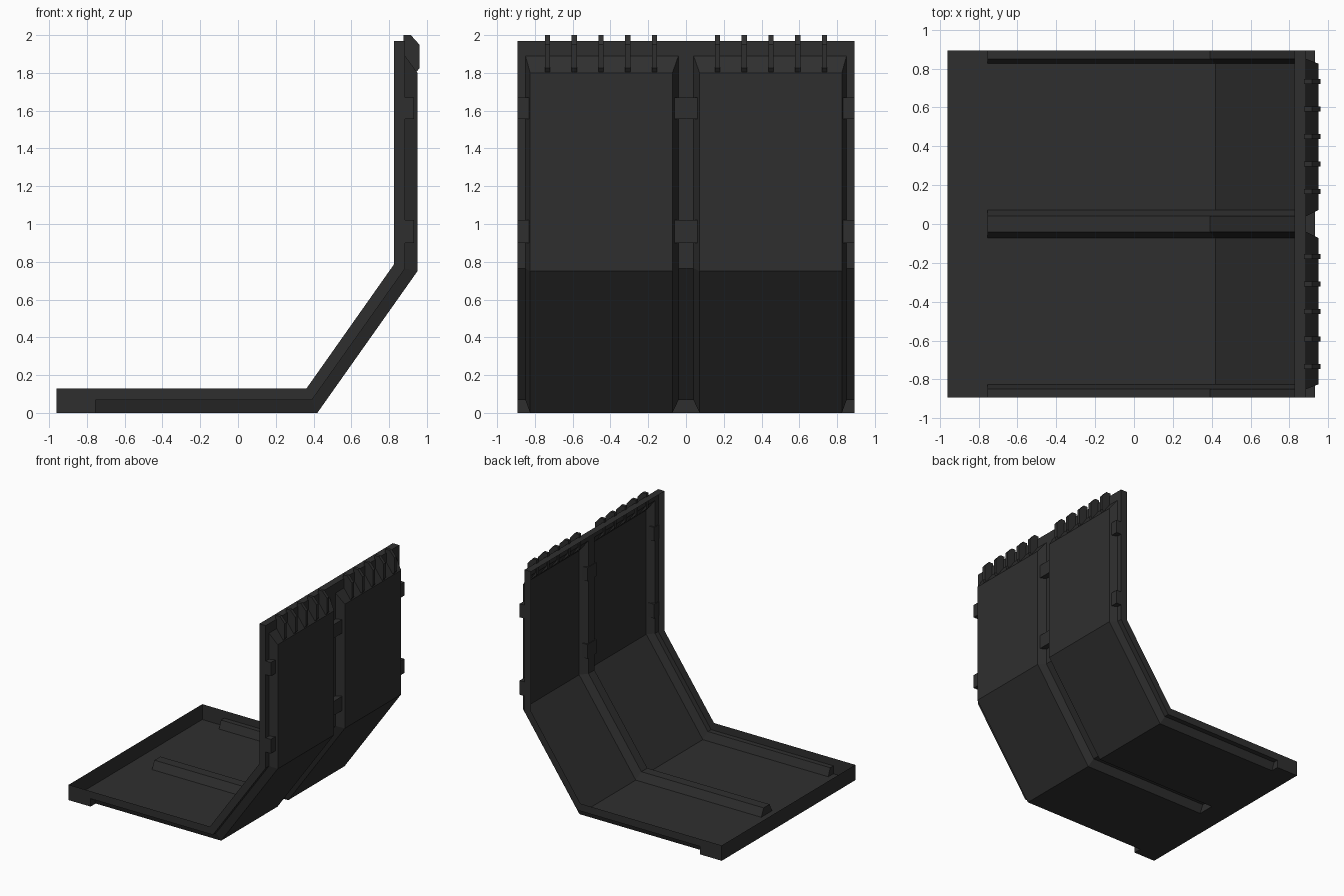
import bpy, bmesh

if "Cube" in bpy.data.objects:
    bpy.data.objects.remove(bpy.data.objects["Cube"])

dark = bpy.data.materials.new("dark_grey")
dark.diffuse_color = (0.028, 0.028, 0.028, 1)
dark.use_nodes = True
dark.node_tree.nodes["Principled BSDF"].inputs["Base Color"].default_value = dark.diffuse_color

# side profiles as (x, z)
OUTER = [(-.755, 0), (.42, 0), (.95, .75), (.95, 1.80), (.885, 1.89)]
LEDGE = [(-.755, .067), (.39, .067), (.885, .765), (.885, 1.80), (.885, 1.89)]
RIM = [(-.755, .13), (.363, .13), (.825, .785), (.825, 1.80), (.825, 1.89)]
W = .893


def make(name, faces):
    """Thin mesh object from a list of faces given as point lists."""
    bm = bmesh.new()
    for f in faces:
        bm.faces.new([bm.verts.new(p) for p in f])
    bmesh.ops.remove_doubles(bm, verts=bm.verts, dist=1e-4)
    bmesh.ops.dissolve_degenerate(bm, edges=bm.edges, dist=1e-4)
    bmesh.ops.recalc_face_normals(bm, faces=bm.faces)
    me = bpy.data.meshes.new(name)
    bm.to_mesh(me)
    bm.free()
    me.materials.append(dark)
    ob = bpy.data.objects.new(name, me)
    bpy.context.collection.objects.link(ob)
    return ob


def at(profile, y, end_y=None):
    pts = [(x, y, z) for x, z in profile]
    if end_y is not None:
        pts[-1] = (pts[-1][0], end_y, pts[-1][2])
    return pts


def loft(a, b):
    return [[a[i], a[i + 1], b[i + 1], b[i]] for i in range(len(a) - 1)]


# pressed shell: cross sections along y, raised ledges at sides and middle
half = [at(LEDGE, .04), at(OUTER, .072, .04), at(OUTER, .825, .85),
        at(LEDGE, .85), at(LEDGE, W), at(RIM, W)]
mirror = [[(x, -y, z) for x, y, z in s] for s in half[::-1]]
stations = mirror + half
faces = []
for a, b in zip(stations, stations[1:]):
    faces += loft(a, b)

# flat front lip of the floor, its end wall and side walls
X0, X1 = -.96, -.755
ys = [-W, -.825, -.072, .072, .825, W]
faces.append([(X0, -W, 0)] + [(X1, y, 0) for y in ys] + [(X0, W, 0)])
faces.append([(X0, -W, 0), (X0, W, 0), (X0, W, .13), (X0, -W, .13)])
for s in (-1, 1):
    faces.append([(X0, s*W, 0), (X1, s*W, 0), (X1, s*W, .067), (X1, s*W, .13), (X0, s*W, .13)])
    # closed ends of the side grooves
    faces.append([(X1, s*W, 0), (X1, s*.825, 0), (X1, s*.85, .067), (X1, s*W, .067)])
    # upper side walls
    faces.append([(.825, s*W, 1.89), (.885, s*W, 1.89), (.885, s*W, 1.97), (.825, s*W, 1.97)])
# closed end of the middle groove
faces.append([(X1, -.072, 0), (X1, .072, 0), (X1, .04, .067), (X1, -.04, .067)])
# top band and top cap
faces.append([(.885, y, 1.89) for y in (-W, -.85, -.04, .04, .85, W)]
             + [(.885, W, 1.97), (.885, -W, 1.97)])
faces.append([(.825, -W, 1.97), (.885, -W, 1.97), (.885, W, 1.97), (.825, W, 1.97)])
make("tray_shell", faces)


def prism(name, profile, y0, y1):
    a, b = at(profile, y0), at(profile, y1)
    return make(name, [a, b] + loft(a + a[:1], b + b[:1]))


# row of fins along the top edge
FIN = [(.875, 2), (.915, 2), (.96, 1.95), (.96, 1.825), (.945, 1.805), (.875, 1.87)]
for s in (-1, 1):
    for i in range(5):
        y = s * (.167 + .1415 * i)
        prism("top_fin", FIN, y - .0135, y + .0135)

# clips bridging the grooves of the upright panel
for z0, z1 in ((.90, 1.02), (1.555, 1.67)):
    box = [(.88, z0), (.932, z0), (.932, z1), (.88, z1)]
    for y0, y1 in ((-W, -.83), (-.062, .062), (.83, W)):
        prism("panel_clip", box, y0, y1)
